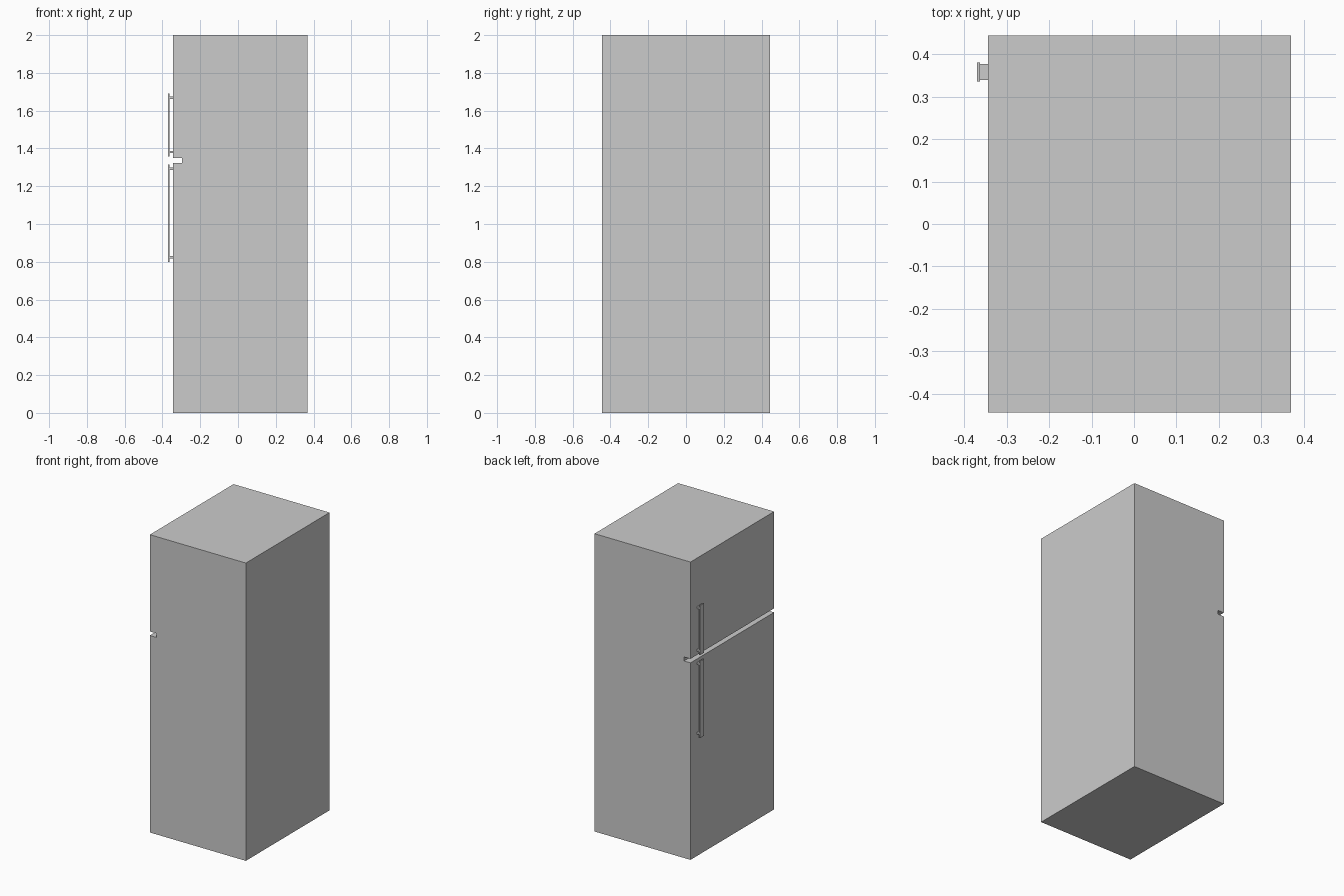
import bpy
import bmesh

if "Cube" in bpy.data.objects:
    bpy.data.objects.remove(bpy.data.objects["Cube"])


def prism(name, profile, y0, y1):
    """Extrude an (x, z) outline along y."""
    bm = bmesh.new()
    face = bm.faces.new([bm.verts.new((x, y0, z)) for x, z in profile])
    ext = bmesh.ops.extrude_face_region(bm, geom=[face])
    verts = [g for g in ext["geom"] if isinstance(g, bmesh.types.BMVert)]
    bmesh.ops.translate(bm, verts=verts, vec=(0, y1 - y0, 0))
    bmesh.ops.recalc_face_normals(bm, faces=bm.faces)
    mesh = bpy.data.meshes.new(name)
    bm.to_mesh(mesh)
    bm.free()
    obj = bpy.data.objects.new(name, mesh)
    bpy.context.collection.objects.link(obj)
    return obj


def box(name, x0, x1, y0, y1, z0, z1):
    return prism(name, [(x0, z0), (x1, z0), (x1, z1), (x0, z1)], y0, y1)


DOOR, BACK, GROOVE = -0.344, 0.369, -0.296

# Cabinet with the groove that separates the two doors
prism("fridge_body", [
    (DOOR, 0), (BACK, 0), (BACK, 2), (DOOR, 2),
    (DOOR, 1.35), (GROOVE, 1.35), (GROOVE, 1.323), (DOOR, 1.323),
], -0.444, 0.444)

# Door handles: flat grip on two standoffs
for name, z0, z1 in (("freezer", 1.357, 1.69), ("fridge", 0.80, 1.315)):
    box(name + "_handle_grip", -0.37, -0.362, 0.335, 0.38, z0, z1)
    for end, z in (("lower", z0 + 0.024), ("upper", z1 - 0.022)):
        box(f"{name}_handle_{end}_standoff", -0.362, DOOR,
            0.339, 0.376, z - 0.006, z + 0.006)
